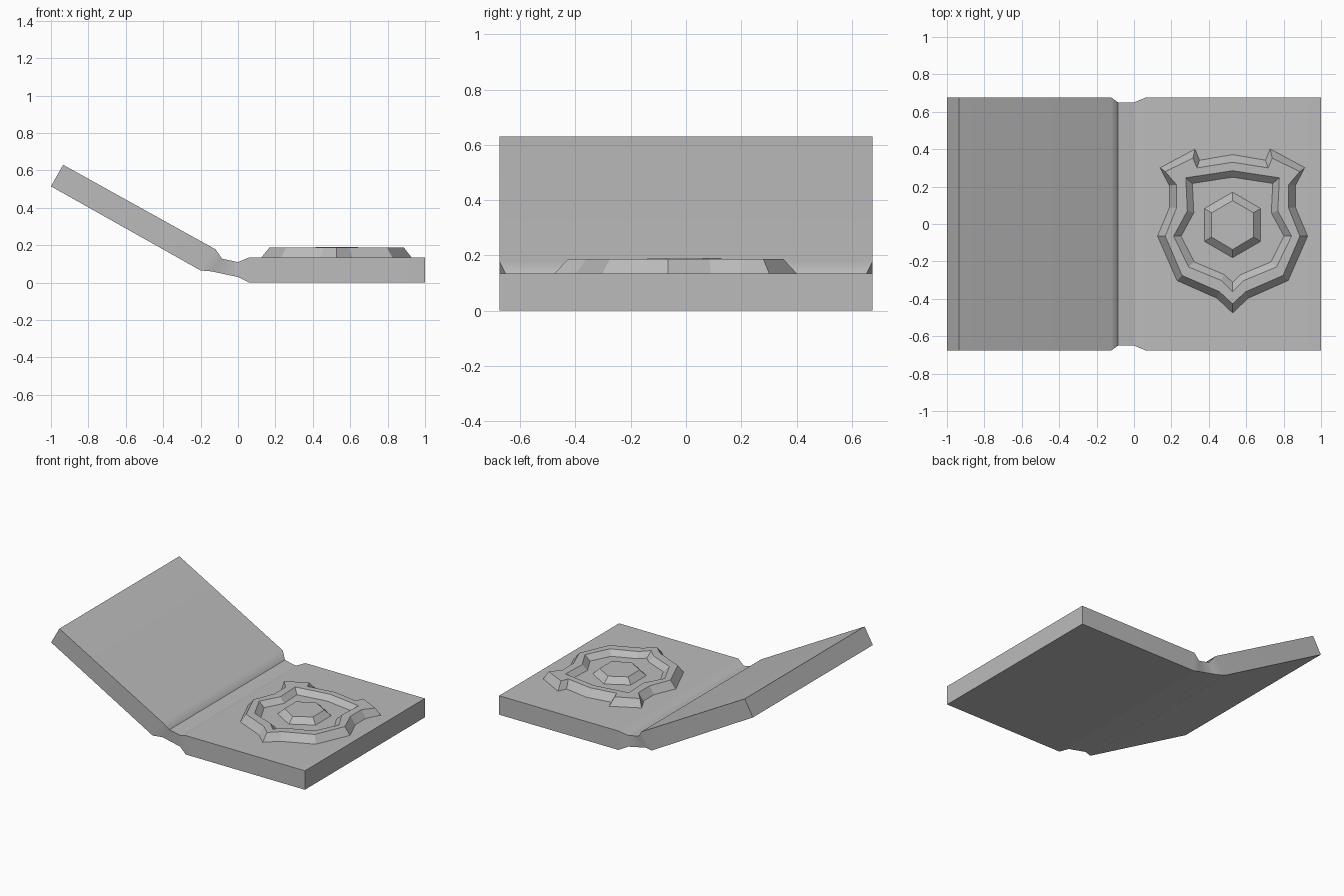
import bpy, bmesh, math

cube = bpy.data.objects.get("Cube")
if cube:
    bpy.data.objects.remove(cube, do_unlink=True)

grey = bpy.data.materials.new("plain_grey")
grey.use_nodes = True
colour = (0.5, 0.5, 0.5, 1)
grey.diffuse_color = colour
bsdf = next(n for n in grey.node_tree.nodes if n.type == 'BSDF_PRINCIPLED')
bsdf.inputs["Base Color"].default_value = colour


def finish(bm, name, angle):
    bmesh.ops.recalc_face_normals(bm, faces=bm.faces)
    mesh = bpy.data.meshes.new(name)
    bm.to_mesh(mesh)
    bm.free()
    mesh.materials.append(grey)
    obj = bpy.data.objects.new(name, mesh)
    bpy.context.collection.objects.link(obj)
    bpy.ops.object.select_all(action='DESELECT')
    bpy.context.view_layer.objects.active = obj
    obj.select_set(True)
    bpy.ops.object.shade_smooth_by_angle(angle=math.radians(angle))
    return obj


def join_rings(bm, a, b):
    """Quad strip between two closed rings of equal length."""
    for i in range(len(a)):
        j = (i + 1) % len(a)
        bm.faces.new((a[i], a[j], b[j], b[i]))


def ring_edges(bm, ring):
    return [bm.edges.get((ring[i - 1], ring[i])) for i in range(len(ring))]


# Folding wallet: cross-sections of (low x, low z, high x, high z, half depth)
SECTIONS = [
    (-1.0, 0.515, -0.935, 0.63, 0.675),
    (-0.2, 0.065, -0.12, 0.178, 0.675),
    (-0.14, 0.06, -0.085, 0.128, 0.65),
    (0.0, 0.03, 0.0, 0.11, 0.65),
    (0.06, 0.0, 0.06, 0.135, 0.675),
    (1.0, 0.0, 1.0, 0.135, 0.675),
]
bm = bmesh.new()
rings = [[bm.verts.new(p) for p in ((x0, -d, z0), (x0, d, z0), (x1, d, z1), (x1, -d, z1))]
         for x0, z0, x1, z1, d in SECTIONS]
for a, b in zip(rings, rings[1:]):
    join_rings(bm, a, b)
bm.faces.new(rings[0])
bm.faces.new(rings[-1])
wallet = finish(bm, "folding_wallet", 30)
weighted = wallet.modifiers.new("even_shading", 'WEIGHTED_NORMAL')
weighted.keep_sharp = True

# Shield outlines: right half from the top centre to the bottom centre
CENTRE_X = 0.527
BASE = [(0, .375), (.175, .345), (.2, .405), (.39, .303), (.34, .205),
        (.34, .09), (.405, -.065), (.3, -.305), (.085, -.4), (0, -.48)]
TOP = [(0, .33), (.19, .3), (.212, .352), (.36, .28), (.3, .21),
       (.3, .085), (.36, -.065), (.27, -.275), (.07, -.362), (0, -.427)]
RECESS = [(0, .285), (.25, .247), (.242, .07), (.315, -.065),
          (.235, -.23), (.06, -.302), (0, -.362)]
FLOOR = [(0, .25), (.215, .217), (.207, .06), (.275, -.065),
         (.205, -.203), (.045, -.27), (0, -.312)]
BOSS_FOOT = [(0, .17), (.15, .083), (.15, -.093), (0, -.18)]
BOSS_TOP = [(0, .125), (.112, .06), (.112, -.07), (0, -.137)]

bm = bmesh.new()


def outline(half, z):
    full = half + [(-x, y) for x, y in half[-2:0:-1]]
    return [bm.verts.new((CENTRE_X + x, y, z)) for x, y in full]


base, top = outline(BASE, 0.13), outline(TOP, 0.187)
recess, floor = outline(RECESS, 0.187), outline(FLOOR, 0.152)
foot, boss = outline(BOSS_FOOT, 0.152), outline(BOSS_TOP, 0.191)

# Sloping walls, caps, then the flat rim and recessed floor
for a, b in ((base, top), (recess, floor), (foot, boss)):
    join_rings(bm, a, b)
bm.faces.new(base)
bm.faces.new(boss)
for a, b in ((top, recess), (floor, foot)):
    bmesh.ops.triangle_fill(bm, use_beauty=True, use_dissolve=False,
                            edges=ring_edges(bm, a) + ring_edges(bm, b))
finish(bm, "shield_badge", 15)
